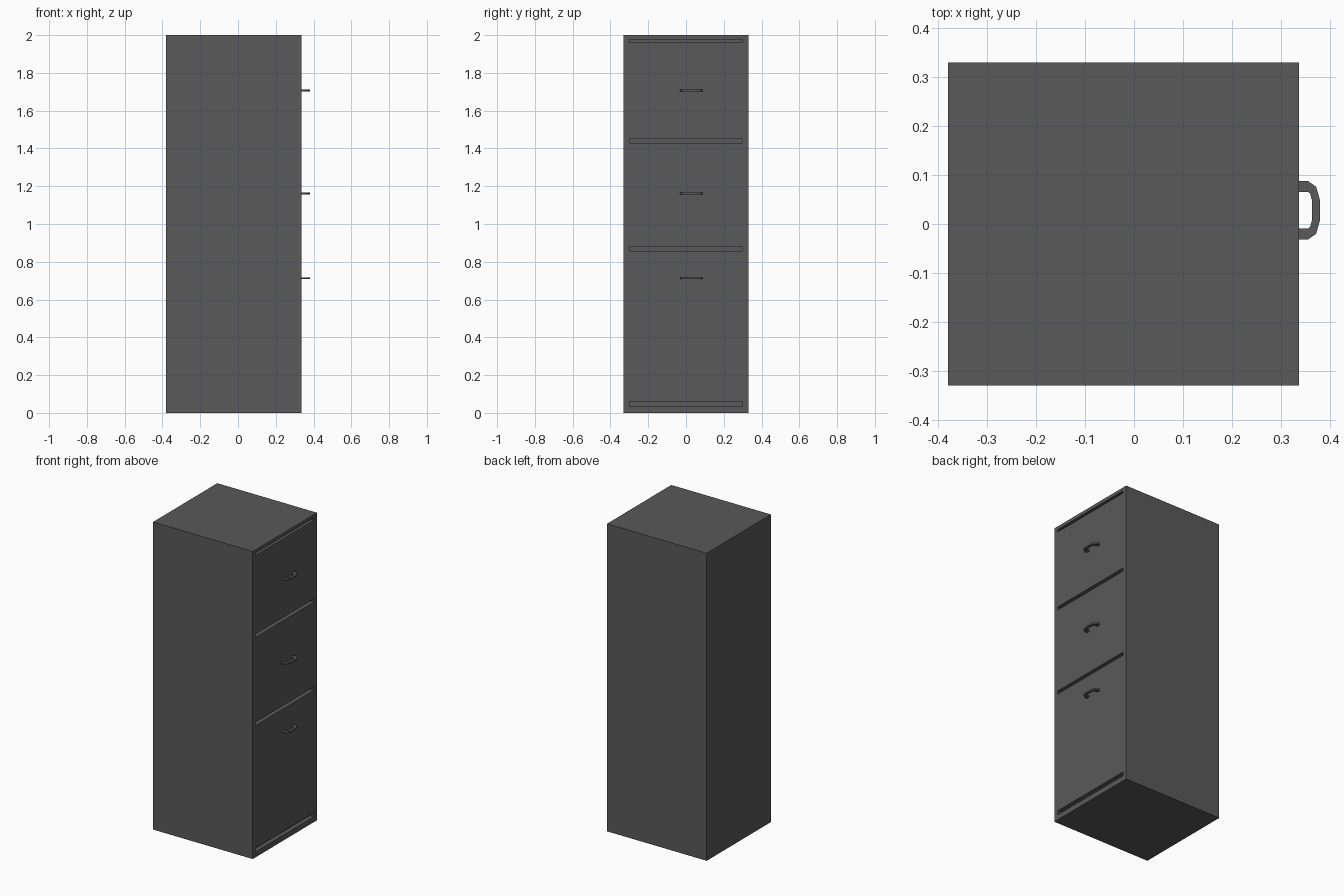
import bpy
import bmesh

if "Cube" in bpy.data.objects:
    bpy.data.objects.remove(bpy.data.objects["Cube"])

FRONT_X = 0.337  # drawer side of the cabinet

grey = bpy.data.materials.new("dark_grey_metal")
grey.diffuse_color = (0.1, 0.1, 0.1, 1)
grey.use_nodes = True
grey.node_tree.nodes["Principled BSDF"].inputs["Base Color"].default_value = grey.diffuse_color


def finish(name, bm):
    bmesh.ops.recalc_face_normals(bm, faces=bm.faces)
    mesh = bpy.data.meshes.new(name)
    bm.to_mesh(mesh)
    bm.free()
    mesh.materials.append(grey)
    obj = bpy.data.objects.new(name, mesh)
    bpy.context.collection.objects.link(obj)
    return obj


def box(name, lo, hi):
    bm = bmesh.new()
    bmesh.ops.create_cube(bm, size=1)
    for v in bm.verts:
        v.co = [hi[i] if v.co[i] > 0 else lo[i] for i in range(3)]
    return finish(name, bm)


# cabinet body
body = box("cabinet_body", (-0.38, -0.33, 0), (FRONT_X, 0.33, 2))

# recessed gaps above, below and between the drawers
for z0, z1 in [(0.035, 0.061), (0.857, 0.878), (1.43, 1.451), (1.962, 1.978)]:
    cutter = box("gap_cutter", (FRONT_X - 0.03, -0.3, z0), (FRONT_X + 0.03, 0.3, z1))
    cutter.hide_render = True
    mod = body.modifiers.new("gap", 'BOOLEAN')
    mod.operation = 'DIFFERENCE'
    mod.solver = 'EXACT'
    mod.object = cutter
    bpy.context.view_layer.objects.active = body
    bpy.ops.object.modifier_apply(modifier=mod.name)
    bpy.data.objects.remove(cutter)

# half of the handle outline: (x, distance from handle centre), mirrored below
OUTER = [(FRONT_X - 0.003, 0.060), (0.355, 0.060), (0.372, 0.048), (0.380, 0.020)]
INNER = [(FRONT_X - 0.003, 0.037), (0.356, 0.037), (0.360, 0.033), (0.364, 0.018)]
HANDLE_Y = 0.028


def handle(name, z, thick=0.01):
    """Bent flat bar: rectangular section following the outline."""
    outer = OUTER + [(x, -d) for x, d in reversed(OUTER)]
    inner = INNER + [(x, -d) for x, d in reversed(INNER)]
    bm = bmesh.new()
    rings = []
    for o, i in zip(outer, inner):
        rings.append([bm.verts.new((p[0], HANDLE_Y + p[1], z + s * thick / 2))
                      for p, s in ((o, -1), (o, 1), (i, 1), (i, -1))])
    for a, b in zip(rings, rings[1:]):
        for k in range(4):
            n = (k + 1) % 4
            bm.faces.new((a[k], a[n], b[n], b[k]))
    bm.faces.new(rings[0])
    bm.faces.new(rings[-1])
    return finish(name, bm)


# drawer handles
for label, z in [("bottom", 0.713), ("middle", 1.161), ("top", 1.707)]:
    handle(label + "_drawer_handle", z)
